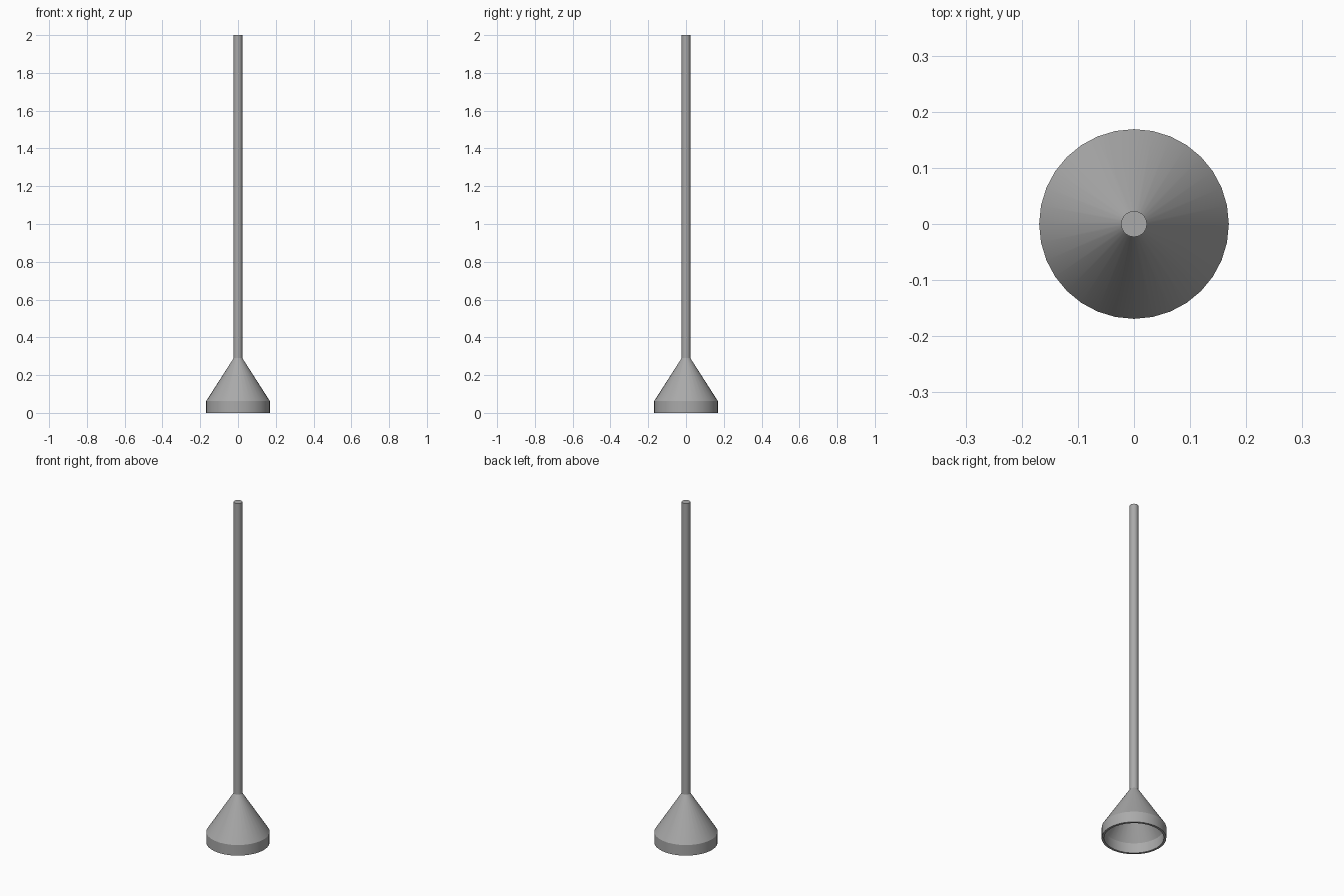
import bpy, bmesh, math

if "Cube" in bpy.data.objects:
    bpy.data.objects.remove(bpy.data.objects["Cube"])

SIDES = 32

# Dark grey shared by both parts
grey = bpy.data.materials.new("dark_grey")
grey.diffuse_color = (0.4, 0.4, 0.4, 1)
grey.use_nodes = True
grey.node_tree.nodes["Principled BSDF"].inputs["Base Color"].default_value = grey.diffuse_color


def lathe(name, profile):
    """Revolve an (r, z) profile around z; r = 0 ends make closed caps."""
    bm = bmesh.new()
    verts = [bm.verts.new((0, r, z)) for r, z in profile]
    edges = [bm.edges.new(pair) for pair in zip(verts, verts[1:])]
    bmesh.ops.spin(bm, geom=verts + edges, cent=(0, 0, 0), axis=(0, 0, 1),
                   angle=math.tau, steps=SIDES, use_duplicate=False)
    bmesh.ops.remove_doubles(bm, verts=bm.verts, dist=1e-4)
    bmesh.ops.recalc_face_normals(bm, faces=bm.faces)
    mesh = bpy.data.meshes.new(name)
    bm.to_mesh(mesh)
    bm.free()
    mesh.materials.append(grey)
    obj = bpy.data.objects.new(name, mesh)
    bpy.context.collection.objects.link(obj)
    bpy.ops.object.select_all(action='DESELECT')
    obj.select_set(True)
    bpy.context.view_layer.objects.active = obj
    bpy.ops.object.shade_smooth_by_angle(angle=math.radians(30))
    return obj


# Hollow suction cup: outer skin, then rim, then inner skin
lathe("suction_cup", [
    (0, 0.29), (0.023, 0.29), (0.169, 0.062), (0.169, 0),
    (0.156, 0), (0.156, 0.058), (0.015, 0.278), (0, 0.278),
])

# Straight round handle
lathe("handle", [(0, 0.285), (0.023, 0.285), (0.023, 2.0), (0, 2.0)])
